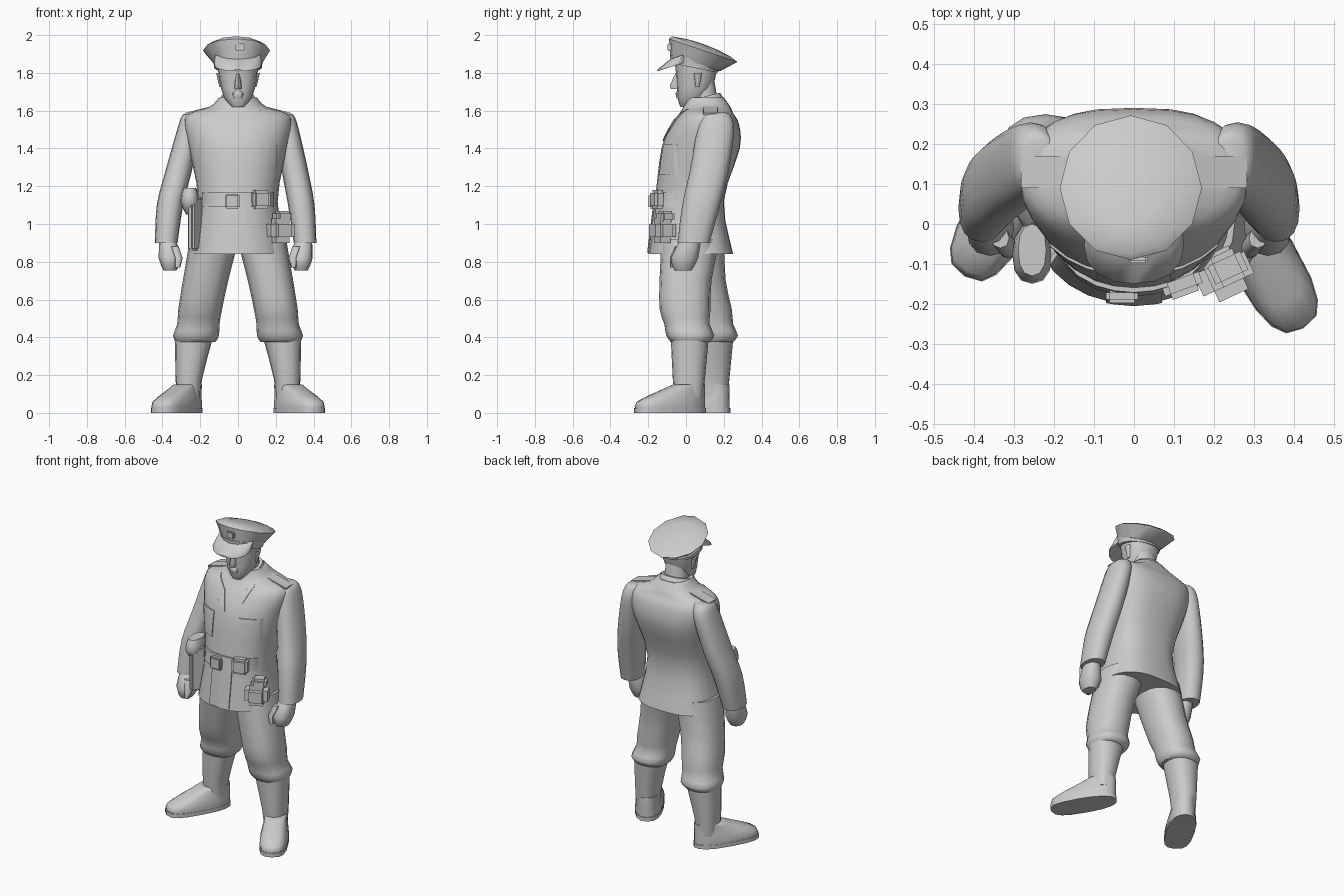
import bpy, bmesh, math
from mathutils import Matrix, Vector
from mathutils.bvhtree import BVHTree

cube = bpy.data.objects.get("Cube")
if cube:
    bpy.data.objects.remove(cube, do_unlink=True)

grey = bpy.data.materials.new("plain_grey")
grey.use_nodes = True
colour = (.6, .6, .6, 1)
grey.diffuse_color = colour
grey.node_tree.nodes["Principled BSDF"].inputs["Base Color"].default_value = colour
SIDES = (("left", 1), ("right", -1))


def finish(name, bm):
    bmesh.ops.recalc_face_normals(bm, faces=bm.faces)
    mesh = bpy.data.meshes.new(name)
    bm.to_mesh(mesh)
    bm.free()
    mesh.materials.append(grey)
    mesh.shade_smooth()
    mesh.set_sharp_from_angle(angle=math.radians(50))
    obj = bpy.data.objects.new(name, mesh)
    bpy.context.collection.objects.link(obj)
    return obj


def power(value, exponent):
    return math.copysign(abs(value) ** exponent, value)


def smooth_rings(keys, steps):
    """Insert rings between the key rings along a smooth curve."""
    rings = []
    for i in range(len(keys) - 1):
        before, start = Vector(keys[max(i - 1, 0)]), Vector(keys[i])
        end, after = Vector(keys[i + 1]), Vector(keys[min(i + 2, len(keys) - 1)])
        for k in range(steps):
            t = k / steps
            line = start.lerp(end, t)
            bend_start = (end - before) / 2 - (end - start)
            bend_end = (after - start) / 2 - (end - start)
            rings.append(line + t * (1 - t) * ((1 - t) * bend_start - t * bend_end))
    return rings + [Vector(keys[-1])]


def loft(name, keys, sides=16, front=.85, back=.85, steps=1, slope=0, matrix=None):
    """Key rings are (centre x, z, half width, front y, back y)."""
    bm = bmesh.new()
    loops = []
    for x, z, half, near, far in smooth_rings(keys, steps):
        loop = []
        for i in range(sides):
            a = math.tau * i / sides
            c, s = math.cos(a), math.sin(a)
            p = front if s < 0 else back
            y = (near + far) / 2 + (far - near) / 2 * power(s, p)
            loop.append(bm.verts.new((x + half * power(c, p), y, z - slope * y)))
        loops.append(loop)
    for low, high in zip(loops, loops[1:]):
        for i in range(sides):
            j = (i + 1) % sides
            bm.faces.new((low[i], low[j], high[j], high[i]))
    bm.faces.new(loops[0][::-1])
    bm.faces.new(loops[-1])
    if matrix:
        bm.transform(matrix)
    return finish(name, bm)


def block(name, centre, size, turn=0, lean=0):
    bm = bmesh.new()
    bmesh.ops.create_cube(bm, size=1)
    bm.transform(Matrix.Diagonal((*size, 1)))
    bmesh.ops.bevel(bm, geom=bm.edges[:], offset=min(size) / 4, segments=2, affect='EDGES')
    rotation = Matrix.Rotation(math.radians(turn), 4, 'Z') @ Matrix.Rotation(math.radians(lean), 4, 'Y')
    bm.transform(Matrix.Translation(centre) @ rotation)
    return finish(name, bm)


# Coat body with a flared skirt and square shoulders
coat = loft("coat_body", [
    (0, .84, .255, -.2, .25),
    (0, 1.12, .21, -.165, .2),
    (0, 1.4, .26, -.13, .285),
    (0, 1.53, .285, -.075, .28),
    (0, 1.585, .26, -.035, .25),
    (0, 1.62, .15, -.015, .235),
    (0, 1.67, .1, 0, .2)], sides=28, front=.95, back=.72, steps=3)
surface = BVHTree.FromPolygons([v.co for v in coat.data.vertices],
                               [p.vertices[:] for p in coat.data.polygons])


def patch(name, low, high, width, lean=0, thick=.007, steps=8):
    """Cloth plate laid on the coat front between two (x, z) edge middles."""
    low, high = Vector(low), Vector(high)
    across = Vector((width / 2, lean))
    bm = bmesh.new()
    rows = []
    for i in range(steps + 1):
        row = []
        for j in range(steps + 1):
            p = low.lerp(high, i / steps) + across * (2 * j / steps - 1)
            hit = surface.ray_cast(Vector((p.x, -1, p.y)), Vector((0, 1, 0)))[0]
            row.append(bm.verts.new((p.x, (hit.y if hit else 0) - thick, p.y)))
        rows.append(row)
    for r, s in zip(rows, rows[1:]):
        for j in range(steps):
            bm.faces.new((r[j], s[j], s[j + 1], r[j + 1]))
    solid = bmesh.ops.extrude_face_region(bm, geom=bm.faces[:])
    inner = [g for g in solid["geom"] if isinstance(g, bmesh.types.BMVert)]
    bmesh.ops.translate(bm, verts=inner, vec=(0, thick * 1.3, 0))
    return finish(name, bm)


# Coat front details
patch("skirt_overlap", low=(0, .85), high=(0, 1.1), width=.14)
for label, s in SIDES:
    patch(label + "_lapel", low=(s * .05, 1.47), high=(s * .09, 1.58), width=.08, lean=s * .03)
    patch(label + "_chest_pocket", low=(s * .15, 1.26), high=(s * .15, 1.42), width=.12)

# Belt across the front, buckle and hanging gear
patch("belt", low=(0, 1.09), high=(0, 1.17), width=.38, thick=.012)
block("belt_buckle", centre=(-.03, -.18, 1.12), size=(.08, .035, .08))
block("belt_pouch", centre=(.12, -.15, 1.13), size=(.1, .06, .1), turn=20)
block("left_pouch", centre=(.225, -.125, .965), size=(.14, .12, .13), turn=25)
block("left_pouch_top", centre=(.235, -.11, 1.04), size=(.09, .08, .06), turn=25)
loft("right_pouch", [
    (-.255, 1.05, .02, -.1, -.04),
    (-.255, 1.12, .05, -.15, 0),
    (-.255, 1.19, .035, -.13, 0)], sides=12, steps=2)
block("right_holster", centre=(-.225, -.09, 1), size=(.04, .1, .28), turn=-35)

# Neck, collar and head
loft("neck", [(0, 1.58, .075, .03, .18), (0, 1.76, .07, .01, .15)])
loft("collar", [(0, 1.57, .125, -.025, .225), (0, 1.65, .09, .005, .18)], slope=-.25)
loft("head", [
    (0, 1.62, .035, -.03, .05),
    (0, 1.67, .075, -.045, .11),
    (0, 1.77, .1, -.05, .155),
    (0, 1.86, .11, -.06, .17)], steps=2)
loft("nose", [(0, 1.715, .018, -.08, 0), (0, 1.735, .02, -.085, 0), (0, 1.8, .01, -.055, 0)], sides=8)
loft("mouth", [(0, 1.665, .025, -.05, 0), (0, 1.69, .034, -.058, 0), (0, 1.705, .02, -.05, 0)], sides=10)
for label, s in SIDES:
    loft(label + "_ear", [(s * .09, 1.725, .008, .05, .07), (s * .1, 1.8, .016, .04, .085)], sides=8)

# Peaked cap: tilted crown over a band, with a drooping visor
loft("cap_band", [(0, 1.835, .126, -.08, .17), (0, 1.88, .132, -.085, .18)],
     front=1, back=1, slope=.2)
loft("cap_crown", [
    (0, 1.87, .13, -.083, .18),
    (-.008, 1.95, .178, -.09, .272),
    (-.008, 1.968, .14, -.075, .23),
    (-.008, 1.98, .07, 0, .16),
    (-.008, 1.984, .01, .06, .09)], sides=12, front=1, back=1, slope=.34)
loft("cap_visor", [(0, 1.858, .125, -.15, .04), (0, 1.868, .125, -.15, .04), (0, 1.9, .122, -.085, .06)],
     front=.9, back=1, slope=-.33)
block("cap_badge", centre=(.01, -.088, 1.935), size=(.05, .02, .04))

# Limbs: the right leg stands further back than the left
for label, s in SIDES:
    spread = 0 if s > 0 else .025

    def limb(part, keys, setback=0, **options):
        placed = []
        for x, z, half, near, far in keys:
            move = setback * min(1, 2 * (1 - z)) if s < 0 else 0
            placed.append((s * x, z, half, near + move, far + move))
        loft(label + "_" + part, placed, **options)

    # Sleeve, shoulder strap and half-closed hand
    limb("sleeve", [
        (.355 + spread, .9, .06, -.045, .125),
        (.335 + spread, 1.1, .07, -.02, .18),
        (.302 + spread / 2, 1.28, .07, .02, .225),
        (.26, 1.5, .062, .06, .255),
        (.245, 1.575, .05, .09, .235),
        (.23, 1.59, .03, .12, .21)], steps=3)
    block(label + "_shoulder_strap", centre=(s * .21, .13, 1.6), size=(.15, .08, .012), lean=s * 14)
    limb("hand", [
        (.335 + spread, .755, .035, -.06, .03),
        (.335 + spread, .82, .06, -.08, .065),
        (.35 + spread, .93, .04, -.02, .08)], sides=12, steps=2)
    limb("thumb", [
        (.295 + spread, .77, .014, -.085, -.05),
        (.29 + spread, .82, .022, -.085, -.035),
        (.31 + spread, .88, .022, -.06, -.01)], sides=8)

    # Trousers gathered over the boot top
    limb("trouser_leg", [
        (.225, .375, .105, -.08, .125),
        (.222, .41, .122, -.105, .15),
        (.21, .47, .112, -.115, .125),
        (.2, .55, .116, -.14, .13),
        (.172, .7, .12, -.14, .135),
        (.125, .92, .13, -.13, .18)], setback=.125, steps=2)

    # Tall boot and turned-out foot with a broad toe
    limb("boot_shaft", [
        (.262, .08, .065, -.06, .09),
        (.26, .18, .07, -.07, .1),
        (.235, .39, .1, -.08, .12)], setback=.13, steps=2)
    ankle = Matrix.Translation((s * .262, .02 if s > 0 else .15, 0))
    place = ankle @ Matrix.Rotation(s * math.radians(30), 4, 'Z')
    loft(label + "_boot_sole", [(0, z, .085, -.325, .09) for z in (0, .025)],
         front=.68, matrix=place)
    loft(label + "_boot_foot", [
        (0, .02, .083, -.32, .085),
        (0, .06, .082, -.31, .085),
        (0, .115, .068, -.18, .085),
        (0, .15, .064, -.09, .082)], front=.7, steps=2, matrix=place)
